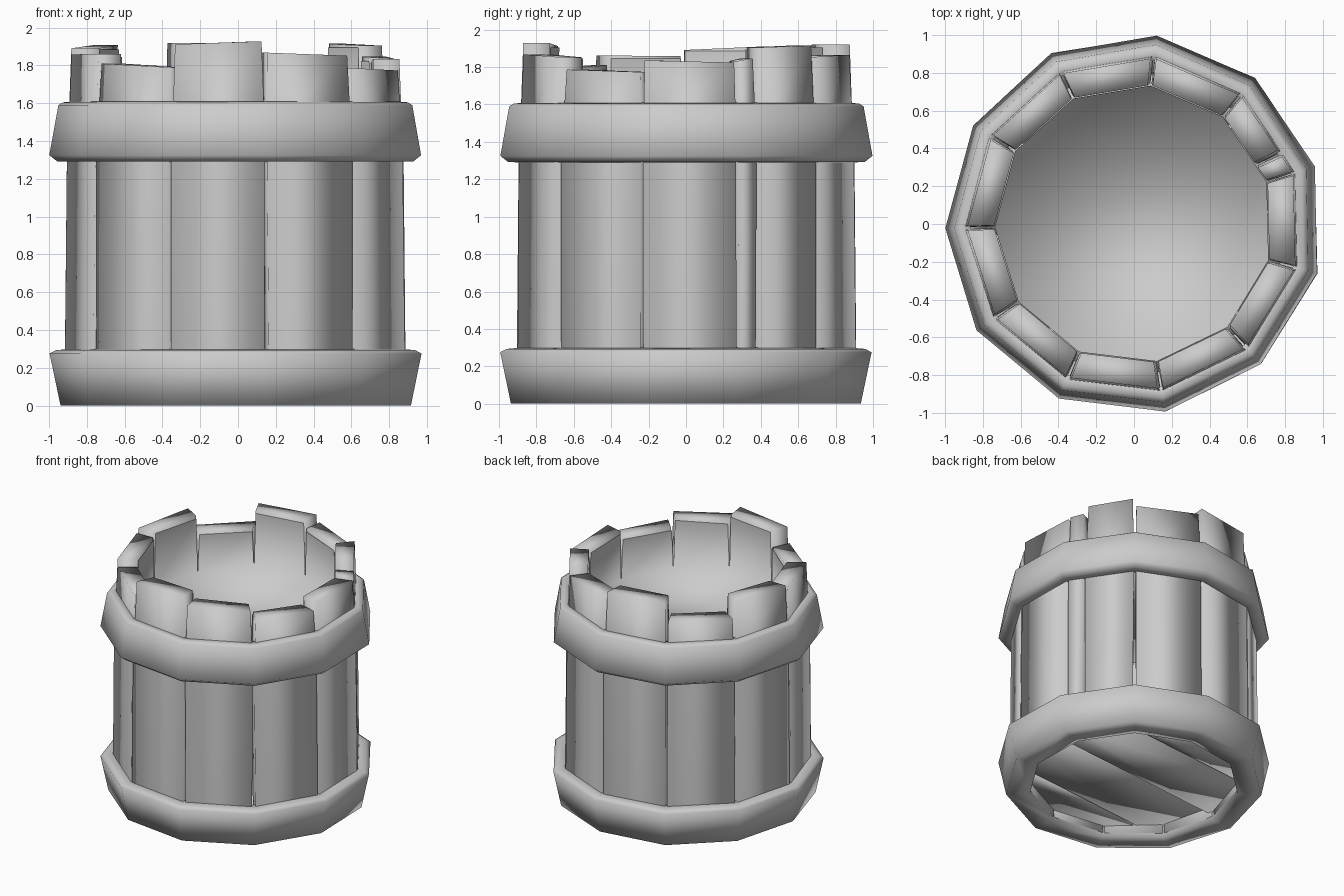
import bpy, bmesh, random
from math import cos, sin, tau, radians
from mathutils import Vector

random.seed(4)
SIDES = 11
START = radians(83.1)

default = bpy.data.objects.get("Cube")
if default:
    bpy.data.objects.remove(default, do_unlink=True)

grey = bpy.data.materials.new("plain grey")
grey.use_nodes = True
grey.diffuse_color = (0.6, 0.6, 0.6, 1)
bsdf = next(n for n in grey.node_tree.nodes if n.type == "BSDF_PRINCIPLED")
bsdf.inputs["Base Color"].default_value = grey.diffuse_color


def corner(k, r, z):
    a = START + tau * k / SIDES
    return Vector((r * cos(a), r * sin(a), z))


def rim(t, r, z):
    """Point on the straight-sided rim, t counted in sides."""
    k = int(t // 1)
    return corner(k, r, z).lerp(corner(k + 1, r, z), t - k)


def finish(name, bm, recalc=True):
    if recalc:
        bmesh.ops.recalc_face_normals(bm, faces=bm.faces)
    for f in bm.faces:
        f.smooth = True
    mesh = bpy.data.meshes.new(name)
    bm.to_mesh(mesh)
    bm.free()
    mesh.materials.append(grey)
    obj = bpy.data.objects.new(name, mesh)
    bpy.context.collection.objects.link(obj)
    return obj


def bridge(bm, rings, closed):
    """Join rings of vertices with quads."""
    pairs = list(zip(rings, rings[1:]))
    if closed:
        pairs.append((rings[-1], rings[0]))
    for a, b in pairs:
        n = len(a)
        for i in range(n):
            j = (i + 1) % n
            bm.faces.new((a[i], a[j], b[j], b[i]))


def hoop(name, profile):
    bm = bmesh.new()
    rings = []
    for k in range(SIDES):
        wobble = random.uniform(-0.006, 0.004)
        rings.append([bm.verts.new(corner(k, r + wobble, z)) for r, z in profile])
    bridge(bm, rings, True)
    return finish(name, bm)


def stave(name, t0, t1, top):
    """Upright board leaning in slightly, with gaps at its sides."""
    bm = bmesh.new()
    levels = [(0.03, 0.92, 0.77, 0.02), (0.3, 0.918, 0.77, 0.02),
              (1.3, 0.908, 0.755, 0.012), (1.45, 0.9, 0.75, 0.012),
              (top, 0.885, 0.742, 0.03)]
    rings = []
    for z, outer, inner, gap in levels:
        g0, g1 = (gap * random.uniform(0.6, 1.5) for _ in range(2))
        lift = random.uniform(-0.01, 0.01) if z == top else 0
        a, b = t0 + g0, t1 - g1
        rings.append([bm.verts.new(p) for p in (
            rim(a, outer, z + lift), rim(b, outer, z - lift),
            rim(b, inner, z - lift), rim(a, inner, z + lift))])
    bridge(bm, rings, False)
    bm.faces.new(rings[0])
    bm.faces.new(rings[-1])
    return finish(name, bm)


# Staves of uneven height, one of them split near its end
heights = [1.92, 1.77, 1.9, 1.86, 1.8, 1.92, 1.86, 1.78, 1.83, 1.91, 1.86]
pieces = [(k, k + 1, h) for k, h in enumerate(heights)]
pieces[9:10] = [(9, 9.25, 1.84), (9.25, 10, 1.91)]
for i, (t0, t1, h) in enumerate(pieces):
    stave(f"stave_{i + 1}", t0, t1, h)

# Hoops around the foot and below the rim
hoop("lower_hoop", [(0.77, 0), (0.945, 0), (1.003, 0.275), (0.97, 0.293),
                    (0.89, 0.3), (0.79, 0.15)])
hoop("upper_hoop", [(0.88, 1.29), (0.96, 1.292), (1.003, 1.325), (0.955, 1.59),
                    (0.93, 1.605), (0.87, 1.61)])

# Shallow smooth inside: floor joined to the inner face of each stave
bm = bmesh.new()
base = [bm.verts.new(rim(t0, 0.738, 1.45)) for t0, t1, h in pieces]
bm.faces.new(base)
for i, (t0, t1, h) in enumerate(pieces):
    a, b = base[i], base[(i + 1) % len(base)]
    a_top = bm.verts.new(rim(t0 + 0.03, 0.736, h - 0.015))
    b_top = bm.verts.new(rim(t1 - 0.03, 0.736, h - 0.015))
    bm.faces.new((b, a, a_top, b_top))
finish("inner_floor", bm, recalc=False)

# Bottom boards, trimmed to the round opening
seams = [-0.83, -0.52, 0.0, 0.47, 0.83]
for i, (y0, y1) in enumerate(zip(seams, seams[1:])):
    bm = bmesh.new()
    z = 0.08 + 0.015 * (i % 2)
    outline = [bm.verts.new(corner(k, 0.8, z)) for k in range(SIDES)]
    bm.faces.new(outline)
    for y, side in ((y0 + 0.008, -1), (y1 - 0.008, 1)):
        bmesh.ops.bisect_plane(bm, geom=bm.verts[:] + bm.edges[:] + bm.faces[:],
                               plane_co=(0, y, 0), plane_no=(-0.09 * side, side, 0.0),
                               clear_outer=True)
    for v in bm.verts:
        v.co.z += 0.05 * (v.co.y - y0)
    grown = bmesh.ops.extrude_face_region(bm, geom=bm.faces[:])
    for v in grown["geom"]:
        if isinstance(v, bmesh.types.BMVert):
            v.co.z += 0.06
    finish(f"bottom_board_{i + 1}", bm)
